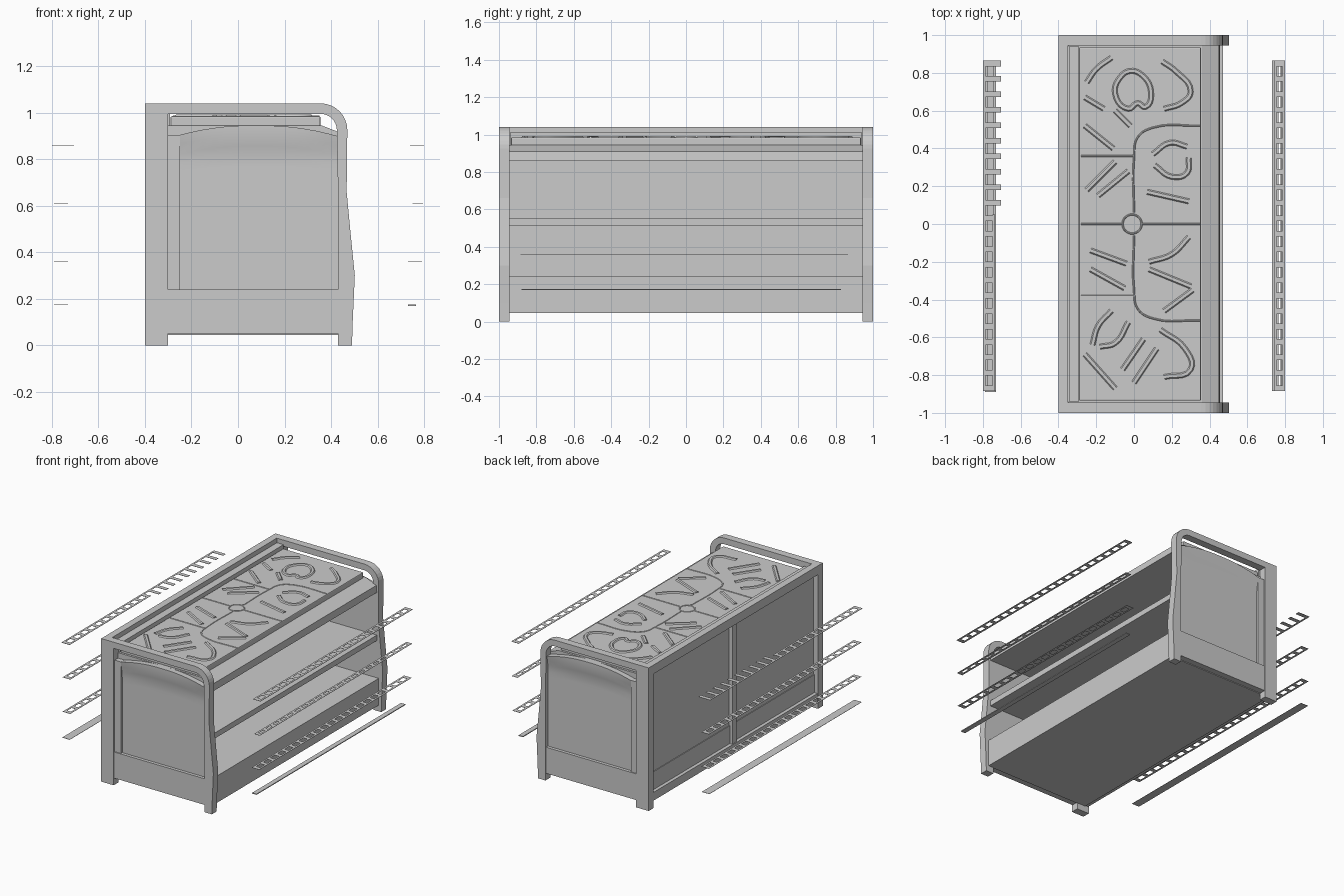
import bpy, bmesh, math

if "Cube" in bpy.data.objects:
    bpy.data.objects.remove(bpy.data.objects["Cube"])


def mesh_object(name, bm):
    bmesh.ops.recalc_face_normals(bm, faces=bm.faces)
    me = bpy.data.meshes.new(name)
    bm.to_mesh(me)
    bm.free()
    ob = bpy.data.objects.new(name, me)
    bpy.context.collection.objects.link(ob)
    return ob


def smooth(ob):
    bpy.ops.object.select_all(action="DESELECT")
    ob.select_set(True)
    bpy.context.view_layer.objects.active = ob
    bpy.ops.object.shade_smooth_by_angle()


def add_box(bm, x, y, z):
    vs = bmesh.ops.create_cube(bm, size=1)["verts"]
    for v in vs:
        v.co = [a[0] + (c + 0.5) * (a[1] - a[0]) for a, c in zip((x, y, z), v.co)]


def box(name, x, y, z):
    bm = bmesh.new()
    add_box(bm, x, sorted(y), z)
    return mesh_object(name, bm)


def extrude_faces(bm, faces, y1):
    ext = bmesh.ops.extrude_face_region(bm, geom=faces)["geom"]
    for v in ext:
        if isinstance(v, bmesh.types.BMVert):
            v.co.y = y1


def extrude_xz(name, pts, y0, y1):
    """Closed x-z outline extruded along y."""
    bm = bmesh.new()
    extrude_faces(bm, [bm.faces.new([bm.verts.new((x, y0, z)) for x, z in pts])], y1)
    return mesh_object(name, bm)


def arc(cx, cz, r, a0, a1, n=8):
    return [(cx + r * math.cos(math.radians(a0 + (a1 - a0) * i / n)),
             cz + r * math.sin(math.radians(a0 + (a1 - a0) * i / n))) for i in range(n + 1)]


def end_panel(name, s, y1):
    """Recessed panel whose arched top edge swells out to the frame."""
    bm = bmesh.new()
    nx, nz = 14, 16
    rows = []
    for i in range(nx + 1):
        x = -0.25 + 0.682 * i / nx
        top = 0.945 - 0.45 * max(0.0, abs(x - 0.08) - 0.03) ** 2
        col = []
        for j in range(nz + 1):
            z = 0.24 + (top - 0.24) * j / nz
            t = min(1, max(0, (z - 0.80) / 0.11))
            col.append(bm.verts.new((x, s * (0.972 + 0.018 * t * t * (3 - 2 * t)), z)))
        rows.append(col)
    faces = [bm.faces.new((rows[i][j], rows[i + 1][j], rows[i + 1][j + 1], rows[i][j + 1]))
             for i in range(nx) for j in range(nz)]
    extrude_faces(bm, faces, y1)
    smooth(mesh_object(name, bm))


def ribs(name, strokes, radius, z, height):
    """Raised rounded strokes lying on the top board."""
    cu = bpy.data.curves.new(name, "CURVE")
    cu.dimensions = "3D"
    cu.bevel_depth = radius
    cu.bevel_resolution = 1
    cu.use_fill_caps = True
    cu.resolution_u = 5
    for pts, closed in strokes:
        sp = cu.splines.new("BEZIER")
        sp.bezier_points.add(len(pts) - 1)
        for bp, (x, y) in zip(sp.bezier_points, pts):
            bp.co = (x, y, 0)
            bp.handle_left_type = bp.handle_right_type = "AUTO"
        sp.use_cyclic_u = closed
    ob = bpy.data.objects.new(name, cu)
    bpy.context.collection.objects.link(ob)
    ob.location.z = z
    ob.scale.z = height / radius
    bpy.ops.object.select_all(action="DESELECT")
    ob.select_set(True)
    bpy.context.view_layer.objects.active = ob
    bpy.ops.object.convert(target="MESH")
    bpy.ops.object.shade_smooth_by_angle()


# End frames: back post, bent rail that turns down into the bowed front post, panels
outer = arc(0.355, 0.925, 0.115, 90, 0)
inner = arc(0.355, 0.925, 0.07, 0, 90)
bent = ([(-0.31, 1.04)] + outer +
        [(0.467, 0.66), (0.485, 0.47), (0.502, 0.30), (0.493, 0.10), (0.49, 0.0),
         (0.43, 0.0), (0.43, 0.66)] + inner + [(-0.31, 0.995)])
for s, tag in ((-1, "front"), (1, "rear")):
    y0, y1 = s * 1.0, s * 0.945
    box(tag + "_end_back_post", (-0.40, -0.30), (y0, y1), (0, 1.04))
    extrude_xz(tag + "_end_bent_rail", bent, y0, y1)
    box(tag + "_end_apron", (-0.30, 0.432), (s * 0.995, y1), (0.05, 0.24))
    box(tag + "_end_stile", (-0.30, -0.25), (s * 0.988, y1), (0.24, 0.905))
    end_panel(tag + "_end_panel", s, y1)

# Carcass: base, shelf and top deck with sloping front lip
Y = (-0.95, 0.95)
box("base_plinth", (-0.37, 0.47), Y, (0.045, 0.24))
box("middle_shelf", (-0.36, 0.455), Y, (0.51, 0.55))
extrude_xz("top_deck", [(-0.36, 0.86), (0.455, 0.86), (0.45, 0.91), (0.36, 0.945),
                        (-0.36, 0.945)], *Y)

# Back wall with rails and centre mullion
box("back_panel", (-0.365, -0.345), Y, (0.06, 1.0))
box("back_top_rail", (-0.40, -0.35), Y, (0.975, 1.04))
box("back_bottom_rail", (-0.395, -0.35), Y, (0.05, 0.11))
box("back_mullion", (-0.39, -0.35), (-0.025, 0.025), (0.11, 0.975))
box("back_inner_ledge", (-0.345, -0.292), (-0.94, 0.94), (0.94, 1.01))

# Top board
board = box("top_board", (-0.29, 0.355), (-0.935, 0.935), (0.94, 0.985))
bev = board.modifiers.new("soft_edge", "BEVEL")
bev.width = 0.006
bev.segments = 2

# Carved relief on the board
S = [[(-.25, .75), (-.2, .82), (-.12, .88)], [(-.26, .67), (-.16, .61)],
     [(-.26, .52), (-.11, .40)], [(-.1, .6), (-.02, .52)],
     [(.15, .86), (.22, .81), (.3, .7), (.25, .64), (.16, .61)],
     [(.1, .37), (.19, .43), (.28, .41)], [(.29, .35), (.28, .27), (.2, .25), (.11, .31)],
     [(.07, .17), (.29, .12)], [(-.25, .18), (-.1, .33)], [(-.19, .15), (-.03, .28)],
     [(-.23, -.14), (-.04, -.21)], [(-.23, -.24), (-.05, -.34)],
     [(.08, -.2), (.2, -.16), (.29, -.07)], [(.08, -.24), (.3, -.33)],
     [(.16, -.46), (.31, -.35)], [(-.22, -.64), (-.19, -.54), (-.12, -.46)],
     [(-.18, -.65), (-.1, -.63), (-.03, -.52)], [(-.26, -.69), (-.1, -.87)],
     [(-.06, -.77), (.05, -.61)], [(0, -.84), (.12, -.66)],
     [(.14, -.56), (.27, -.66), (.3, -.77), (.16, -.81)]]
leaf = [(-.1, .69), (-.07, .78), (-.02, .81), (.04, .79), (.09, .7), (.06, .62),
        (.02, .64), (-.03, .61)]
ribs("relief_strokes", [(p, False) for p in S] + [(leaf, True)], 0.016, 0.983, 0.011)

ring = [(0.05 * math.cos(a * math.pi / 3) - 0.01, 0.05 * math.sin(a * math.pi / 3))
        for a in range(6)]
seams = [([(.35, .52), (.1, .51), (.02, .46), (0, .35), (0, .06)], False),
         ([(.35, -.51), (.1, -.5), (.02, -.45), (0, -.35), (0, -.06)], False),
         ([(-.28, .36), (0, .36)], False), ([(-.28, -.38), (0, -.38)], False),
         ([(-.28, 0), (-.06, 0)], False), ([(.04, 0), (.35, 0)], False), (ring, True)]
ribs("relief_seams", seams, 0.005, 0.985, 0.004)


# Loose flat strips beside the body: one plain, three perforated per side
def ladder(name, x0, x1, z, split=0.865, teeth=0.0, n=21):
    """Perforated strip; beyond y = split the +x rail stops and it becomes a comb."""
    bm = bmesh.new()
    ya, yb, t, w = -0.885, 0.865, 0.001, 0.014
    zz = (z - t, z + t)
    add_box(bm, (x0, x0 + w), (ya, yb), zz)
    add_box(bm, (x1 - w, x1), (ya, split), zz)
    step = (yb - ya - 0.03) / n
    for i in range(n + 1):
        y = ya + i * step
        end = x1 - w if y < split - 0.03 else x1 + teeth
        add_box(bm, (x0 + w, end), (y, y + 0.03), zz)
    return mesh_object(name, bm)


ladder("left_strip_high", -0.80, -0.735, 0.86, 0.05, 0.03)
ladder("left_strip_mid", -0.79, -0.73, 0.61)
ladder("left_strip_low", -0.79, -0.73, 0.36)
box("left_strip_plain", (-0.79, -0.73), (-0.89, 0.86), (0.173, 0.175))
ladder("right_strip_high", 0.74, 0.80, 0.86)
ladder("right_strip_mid", 0.75, 0.795, 0.61)
ladder("right_strip_low", 0.73, 0.79, 0.36)
box("right_strip_plain", (0.73, 0.765), (-0.88, 0.83), (0.169, 0.175))
